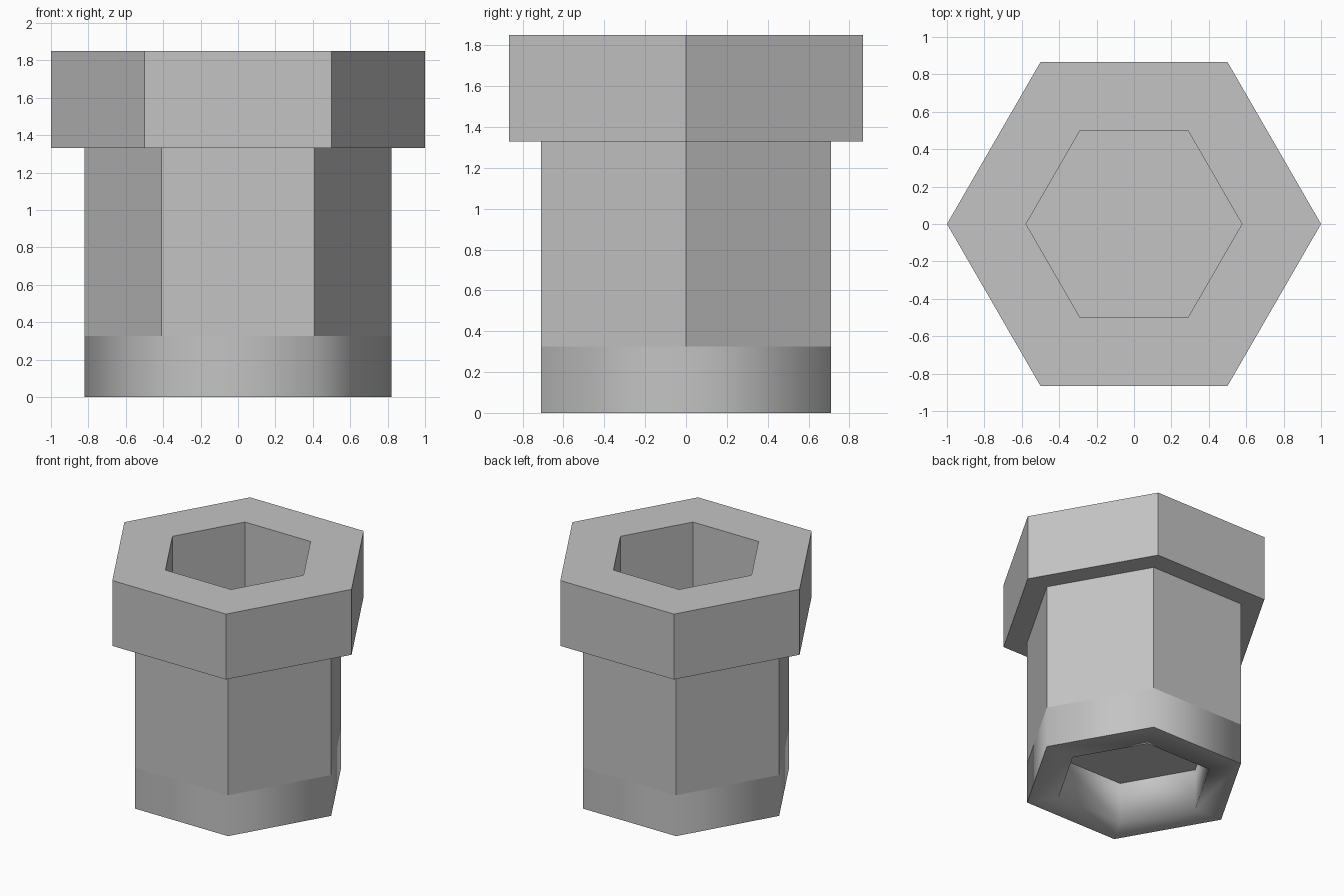
import bpy
import bmesh
from math import cos, sin, pi

cube = bpy.data.objects.get("Cube")
if cube:
    bpy.data.objects.remove(cube, do_unlink=True)

# Main sizes: corner radii and section heights
HEAD_R, BODY_R, HOLE_R = 1.0, 0.82, 0.577
COLLAR_Z, NECK_Z, TOP_Z = 0.325, 1.33, 1.85

grey = bpy.data.materials.new("plain grey")
grey.use_nodes = True
colour = (0.55, 0.55, 0.55, 1)
grey.diffuse_color = colour
grey.node_tree.nodes["Principled BSDF"].inputs["Base Color"].default_value = colour


def hex_part(name, profile, cap=False, smooth=False, sharp_rings=()):
    """Sweep a (radius, height) profile round six corners."""
    bm = bmesh.new()
    rings = [[bm.verts.new((r * cos(i * pi / 3), r * sin(i * pi / 3), z))
              for i in range(6)] for r, z in profile]
    for a, b in zip(rings, rings[1:]):
        for i in range(6):
            j = (i + 1) % 6
            bm.faces.new((a[i], a[j], b[j], b[i])).smooth = smooth
    if cap:
        bm.faces.new(rings[-1])
    # Hard edges round the chosen rings
    for k in sharp_rings:
        for i in range(6):
            bm.edges.get((rings[k][i], rings[k][(i + 1) % 6])).smooth = False
    mesh = bpy.data.meshes.new(name)
    bm.to_mesh(mesh)
    bm.free()
    mesh.materials.append(grey)
    obj = bpy.data.objects.new(name, mesh)
    bpy.context.collection.objects.link(obj)
    return obj


# Wide head with a hexagonal socket
hex_part("socket_head", [(BODY_R, NECK_Z), (HEAD_R, NECK_Z), (HEAD_R, TOP_Z),
                         (HOLE_R, TOP_Z), (HOLE_R, NECK_Z)], cap=True)

# Flat-sided shank
hex_part("shank", [(BODY_R, COLLAR_Z), (BODY_R, NECK_Z)])

# Smooth-shaded hollow collar; rim and recess ceiling stay crisp
collar = hex_part("base_collar", [(BODY_R, COLLAR_Z), (BODY_R, 0), (HOLE_R, 0),
                                  (HOLE_R, COLLAR_Z)],
                  cap=True, smooth=True, sharp_rings=(1, 3))
collar.data.flip_normals()
